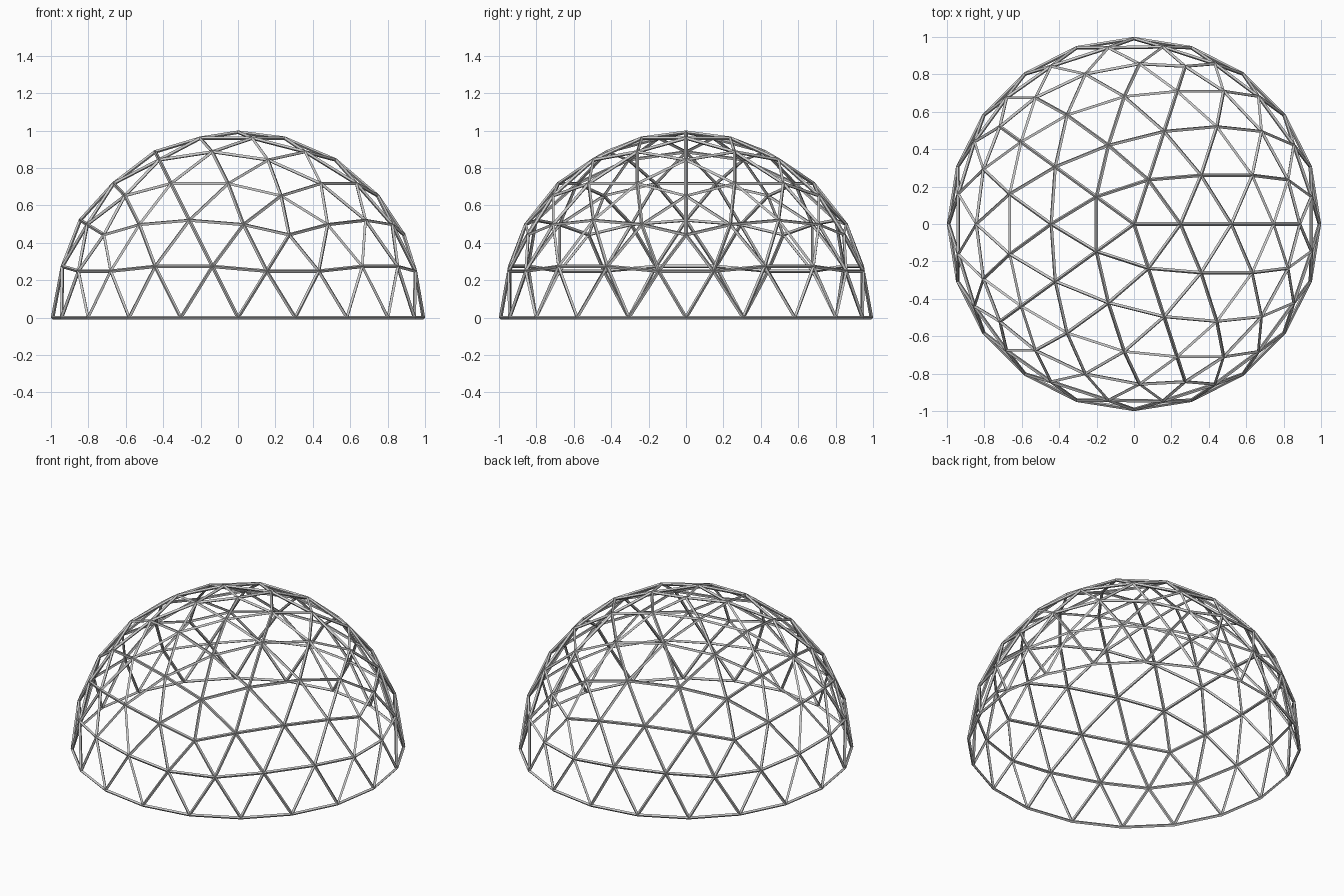
import bpy, bmesh
from math import sin, cos, radians, sqrt
from mathutils import Vector

if "Cube" in bpy.data.objects:
    bpy.data.objects.remove(bpy.data.objects["Cube"])

R, THICK, FREQ = 0.991, 0.019, 4

# Icosahedron corners and the faces touching the upper half
def ring(z, start):
    s = sqrt(1 - z * z)
    return [Vector((s * cos(radians(start + 72 * i)), s * sin(radians(start + 72 * i)), z)) for i in range(5)]

top = Vector((0, 0, 1))
up, low = ring(1 / sqrt(5), 0), ring(-1 / sqrt(5), 36)
faces = []
for i in range(5):
    j = (i + 1) % 5
    faces += [(top, up[i], up[j]), (up[i], low[i], up[j]), (low[i], low[j], up[j])]

# Dome skin: four-way subdivision of every face, pushed out to the sphere
bm = bmesh.new()
for a, b, c in faces:
    def node(i, j):
        return ((a * (FREQ - i - j) + b * i + c * j) / FREQ).normalized() * R
    for i in range(FREQ):
        for j in range(FREQ - i):
            tris = [[node(i, j), node(i + 1, j), node(i, j + 1)]]
            if i + j < FREQ - 1:
                tris.append([node(i + 1, j), node(i + 1, j + 1), node(i, j + 1)])
            for t in tris:
                if min(p.z for p in t) > -1e-4:
                    bm.faces.new([bm.verts.new(p) for p in t])
bmesh.ops.remove_doubles(bm, verts=bm.verts, dist=0.001)
bmesh.ops.recalc_face_normals(bm, faces=bm.faces)
me = bpy.data.meshes.new("dome_struts")
bm.to_mesh(me)
bm.free()
dome = bpy.data.objects.new("dome_struts", me)
bpy.context.collection.objects.link(dome)

# Turn the skin into a lattice of struts
wire = dome.modifiers.new("struts", 'WIREFRAME')
wire.thickness = THICK
wire.offset = 0
wire.use_even_offset = True
wire.use_boundary = True
wire.use_replace = True
